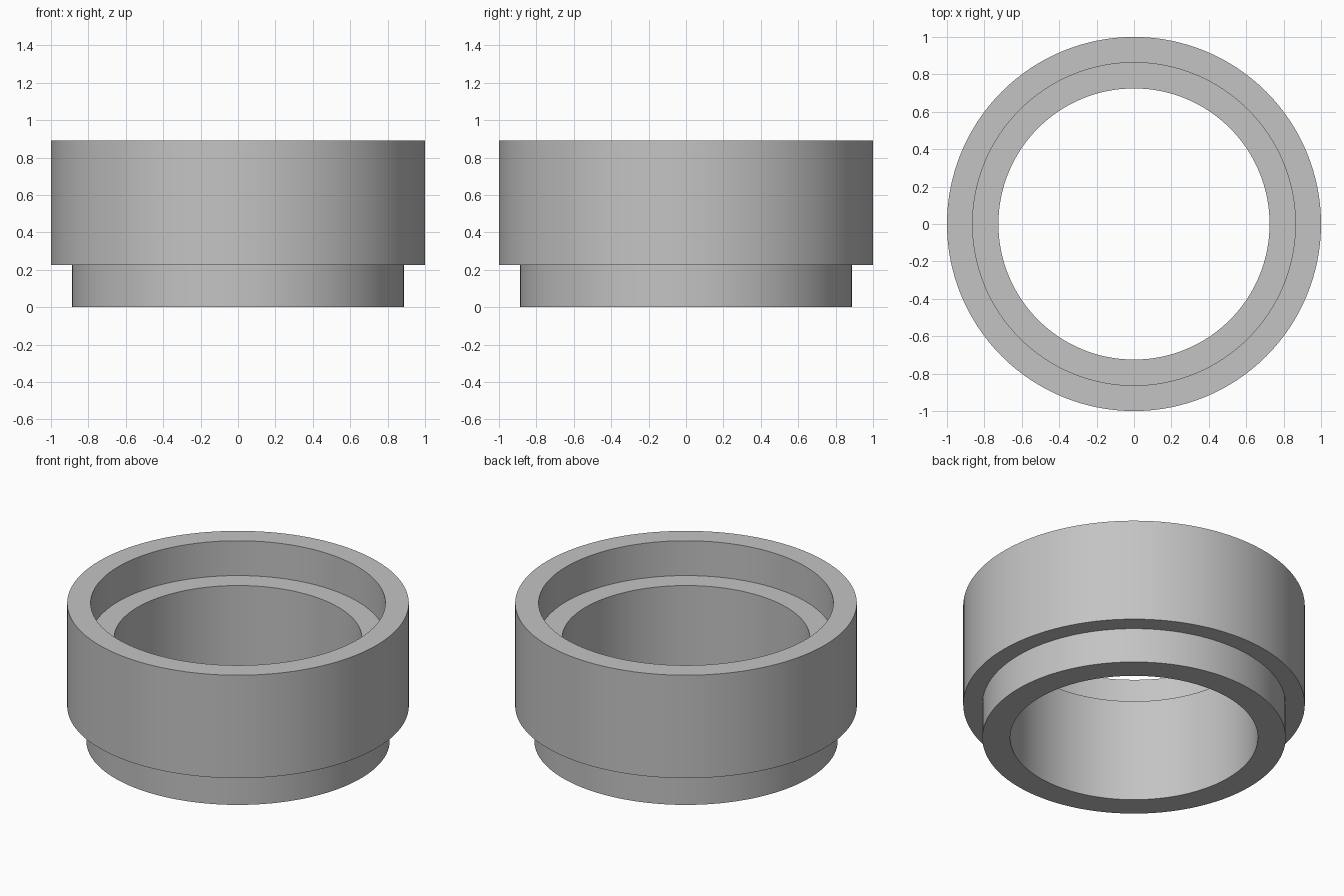
import bpy
import bmesh
import math
from mathutils import Vector

cube = bpy.data.objects.get("Cube")
if cube:
    bpy.data.objects.remove(cube, do_unlink=True)

SEGMENTS = 128
HEIGHT = 0.89
STEP = 0.225            # spigot length, also the socket depth
OUTER, SPIGOT, SOCKET, BORE = 1.0, 0.888, 0.863, 0.725

# Single grey material
grey = bpy.data.materials.new("plain_grey")
grey.use_nodes = True
colour = (0.55, 0.55, 0.55, 1.0)
grey.diffuse_color = colour
grey.node_tree.nodes["Principled BSDF"].inputs["Base Color"].default_value = colour


def lathe(name, profile, material):
    """Revolve a closed (radius, height) profile around z."""
    bm = bmesh.new()
    verts = [bm.verts.new((r, 0, z)) for r, z in profile]
    edges = [bm.edges.new((a, b)) for a, b in zip(verts, verts[1:] + verts[:1])]
    bmesh.ops.spin(bm, geom=verts + edges, cent=Vector(), axis=Vector((0, 0, 1)),
                   angle=math.tau, steps=SEGMENTS, use_merge=True)
    bmesh.ops.remove_doubles(bm, verts=bm.verts, dist=0.0001)
    bmesh.ops.recalc_face_normals(bm, faces=bm.faces)
    mesh = bpy.data.meshes.new(name)
    bm.to_mesh(mesh)
    bm.free()
    mesh.materials.append(material)
    obj = bpy.data.objects.new(name, mesh)
    bpy.context.collection.objects.link(obj)
    return obj


# Stepped ring: narrow spigot below, wide collar with a recessed socket above
ring = lathe("stepped_ring", [
    (BORE, 0), (SPIGOT, 0), (SPIGOT, STEP), (OUTER, STEP),
    (OUTER, HEIGHT), (SOCKET, HEIGHT), (SOCKET, HEIGHT - STEP), (BORE, HEIGHT - STEP),
], grey)

# Smooth walls with crisp rims
bpy.ops.object.select_all(action="DESELECT")
ring.select_set(True)
bpy.context.view_layer.objects.active = ring
bpy.ops.object.shade_smooth_by_angle(angle=math.radians(30))
